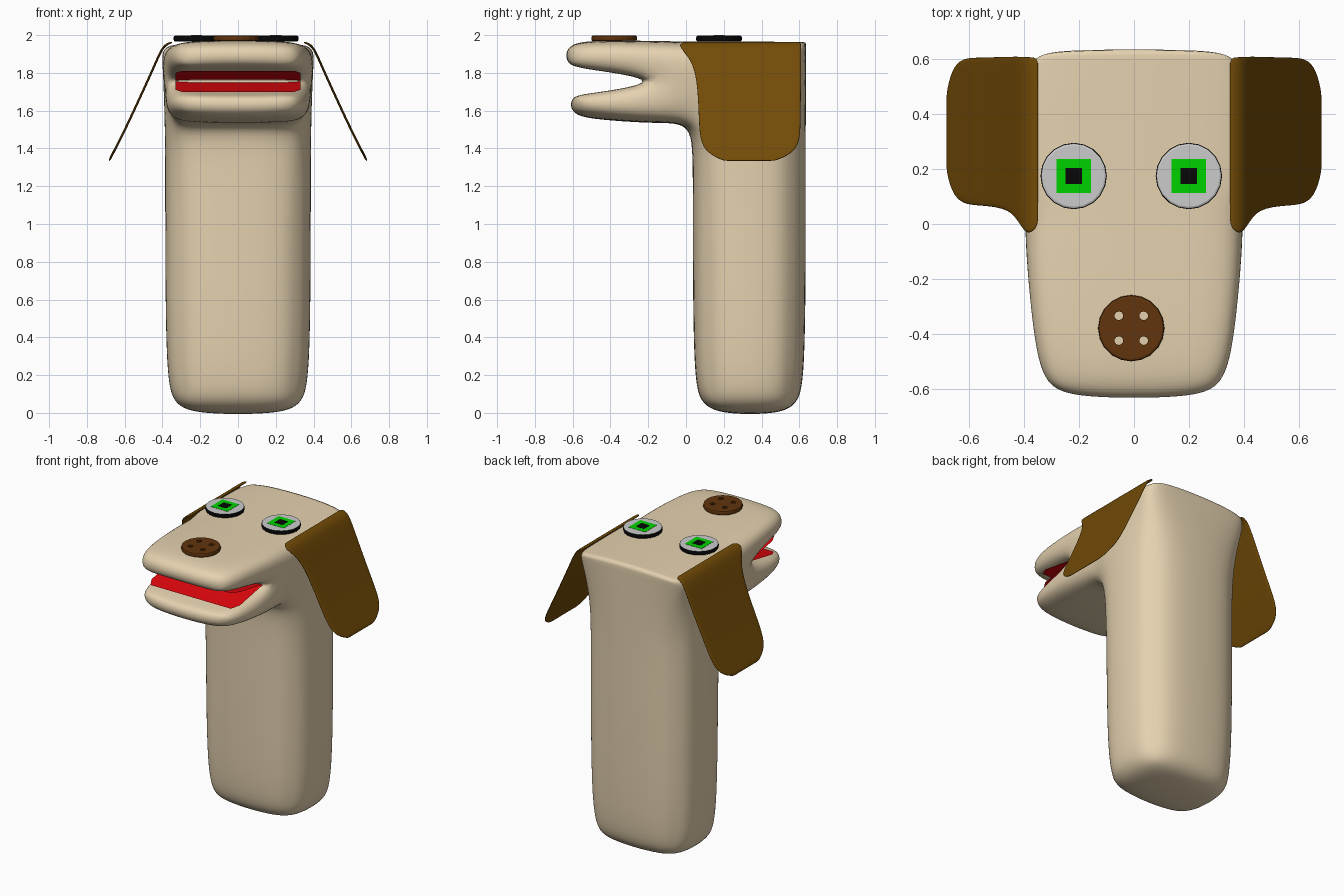
import bpy, bmesh
from math import pi, cos, sin
from mathutils import Matrix
from collections import Counter

if "Cube" in bpy.data.objects:
    bpy.data.objects.remove(bpy.data.objects["Cube"])


def mat(name, rgb):
    m = bpy.data.materials.new(name)
    m.diffuse_color = (*rgb, 1)
    m.use_nodes = True
    m.node_tree.nodes["Principled BSDF"].inputs["Base Color"].default_value = m.diffuse_color
    return m


BEIGE = mat("beige_felt", (0.78, 0.64, 0.43))
RED = mat("red_felt", (0.75, 0.002, 0.004))
BROWN = mat("ear_brown", (0.17, 0.07, 0.002))
NOSE = mat("button_brown", (0.12, 0.035, 0.004))
GREY = mat("eye_grey", (0.55, 0.55, 0.55))
BLACK = mat("black", (0.002, 0.002, 0.002))
GREEN = mat("iris_green", (0.0, 0.65, 0.0))


def finish(bm, name, m, smooth=True):
    bmesh.ops.recalc_face_normals(bm, faces=bm.faces)
    for f in bm.faces:
        f.smooth = smooth
    me = bpy.data.meshes.new(name)
    bm.to_mesh(me)
    bm.free()
    ob = bpy.data.objects.new(name, me)
    bpy.context.collection.objects.link(ob)
    for x in m:
        me.materials.append(x)
    return ob


def subsurf(ob, levels):
    s = ob.modifiers.new("smooth", 'SUBSURF')
    s.levels = s.render_levels = levels


# Side cage of body and head: node -> (y, z, half width)
nodes = {}
for row, z, w in (("a", -0.01, 0.385), ("b", 0.2, 0.388), ("c", 1.3, 0.388),
                  ("d", 1.54, 0.39), ("e", 1.76, 0.395), ("f", 1.966, 0.405)):
    for i, y in enumerate((0.033, 0.2, 0.48, 0.637)):
        nodes[row + str(i)] = (y, z, w)
nodes.update({
    "md": (-0.15, 1.53, 0.40), "me": (-0.08, 1.757, 0.39), "mf": (-0.15, 1.97, 0.41),
    "ul1": (-0.54, 1.825, 0.36), "ut1": (-0.48, 1.974, 0.37),
    "ul2": (-0.64, 1.84, 0.30), "ut2": (-0.64, 1.955, 0.30),
    "lt1": (-0.52, 1.685, 0.36), "lb1": (-0.46, 1.55, 0.37),
    "lt2": (-0.615, 1.68, 0.30), "lb2": (-0.615, 1.575, 0.30)})
quads = [(p + str(i), p + str(i + 1), q + str(i + 1), q + str(i))
         for p, q in zip("abcde", "bcdef") for i in range(3)]
quads += [("md", "d0", "e0", "me"), ("me", "e0", "f0", "mf"),
          ("ul1", "me", "mf", "ut1"), ("ul2", "ul1", "ut1", "ut2"),
          ("lb1", "md", "me", "lt1"), ("lb2", "lb1", "lt1", "lt2")]

# Height change of the outermost vertices, rounding the long edges
OUTER_DZ = {"f0": -0.026, "f1": -0.026, "f2": -0.026, "f3": -0.034, "mf": -0.02,
            "ut1": -0.015, "ut2": -0.015, "md": 0.02, "lb1": 0.03, "lb2": 0.02,
            "ul1": -0.012, "lt1": 0.012}

# Body and head: both side panels, joined by three strips along the outline
bm = bmesh.new()
verts = {}


def vert(n, k):
    if (n, k) not in verts:
        y, z, w = nodes[n]
        row, col, outer = n[0], n[1], k in (0, 3)
        x = w if outer else 0.55 * w
        inward = 1 if col == "0" else -1
        if outer:
            z += OUTER_DZ.get(n, 0)
            if n[1:] == "2" or n in ("ul2", "ut2", "lt2", "lb2"):
                y += 0.03 if n[0] in "ul" else 0
            # upright corners of the body are cut well back
            if col in "03" and (row in "abcd" or n == "e3"):
                cut = 0.6 if n in ("e3", "d0") else 1
                x -= 0.075 * cut
                y += inward * 0.077 * cut
            if n == "f3":
                y -= 0.015
        # rounded foot
        if row == "a":
            if outer:
                x -= 0.04
                z += 0.05
            if col in "03":
                y += inward * 0.04
                z += 0.05 if not outer else 0.03
        verts[n, k] = bm.verts.new((x * (-1 if k < 2 else 1), y, z))
    return verts[n, k]


count = Counter()
for q in quads:
    for k in (0, 3):
        bm.faces.new([vert(n, k) for n in q])
    for i in range(4):
        count[frozenset((q[i], q[(i + 1) % 4]))] += 1
for edge, c in count.items():
    if c == 1:
        a, b = sorted(edge)
        for k in range(3):
            bm.faces.new((vert(a, k), vert(b, k), vert(b, k + 1), vert(a, k + 1)))
crease = bm.edges.layers.float.new("crease_edge")
for k in (0, 3):
    for a, b in (("f0", "f1"), ("f1", "f2"), ("f2", "f3")):
        bm.edges.get((vert(a, k), vert(b, k)))[crease] = 0.3
for k in range(3):
    bm.edges.get((vert("f3", k), vert("f3", k + 1)))[crease] = 0.6
subsurf(finish(bm, "body_and_head", [BEIGE]), 3)

# Mouth lining: a folded red sheet
bm = bmesh.new()
rows = [[bm.verts.new((s * w, y, z)) for s in (-1, 1)] for y, z, w in
        ((-0.515, 1.81, 0.30), (-0.45, 1.80, 0.33), (-0.195, 1.757, 0.33),
         (-0.45, 1.71, 0.33), (-0.505, 1.70, 0.30))]
for r, s in zip(rows, rows[1:]):
    bm.faces.new((r[0], r[1], s[1], s[0]))
finish(bm, "mouth_lining", [RED], False)

# Ears: hanging sheets, rows of (x, z, front y, back y)
ear_rows = [(0.348, 1.962, -0.01, 0.61), (0.385, 1.95, -0.045, 0.61), (0.412, 1.91, -0.01, 0.612),
            (0.45, 1.82, 0.055, 0.612), (0.56, 1.58, 0.066, 0.608), (0.625, 1.445, 0.07, 0.608),
            (0.662, 1.375, 0.11, 0.57), (0.683, 1.333, 0.20, 0.47)]
for side, label in ((-1, "left"), (1, "right")):
    bm = bmesh.new()
    grid = [[bm.verts.new((side * x, y0 + (y1 - y0) * t, z)) for t in (0, 0.08, 0.35, 0.65, 0.92, 1)]
            for x, z, y0, y1 in ear_rows]
    for r, s in zip(grid, grid[1:]):
        for i in range(5):
            bm.faces.new((r[i], r[i + 1], s[i + 1], s[i]))
    ear = finish(bm, label + "_ear", [BROWN])
    t = ear.modifiers.new("thickness", 'SOLIDIFY')
    t.thickness, t.offset = 0.012, 0
    subsurf(ear, 2)


# Round button with bevelled rims
def disc(name, x, y, r, z0, z1, mats):
    bm = bmesh.new()
    bmesh.ops.create_cone(bm, cap_ends=True, segments=20, radius1=r, radius2=r, depth=z1 - z0,
                          matrix=Matrix.Translation((x, y, (z0 + z1) / 2)))
    rims = [e for e in bm.edges if abs(e.verts[0].co.z - e.verts[1].co.z) < 1e-5]
    bmesh.ops.bevel(bm, geom=rims, offset=0.009, segments=2, affect='EDGES', profile=0.5)
    bm.normal_update()
    for f in bm.faces:
        f.material_index = 0 if f.normal.z > 0.5 else len(mats) - 1
    return finish(bm, name, mats, False)


# Square patch on the eye
def patch(name, x, y, size, top, m):
    bm = bmesh.new()
    bmesh.ops.create_cube(bm, size=1, matrix=Matrix.Translation((x, y, top - 0.003))
                          @ Matrix.Diagonal((size, size, 0.006, 1)))
    finish(bm, name, [m], False)


# Eyes
for label, x in (("left", -0.22), ("right", 0.20)):
    disc(label + "_eye", x, 0.175, 0.121, 1.966, 1.997, [GREY, BLACK])
    patch(label + "_iris", x, 0.175, 0.125, 1.9985, GREEN)
    patch(label + "_pupil", x, 0.175, 0.06, 2.0, BLACK)

# Nose button with four holes
nose = disc("nose_button", -0.01, -0.38, 0.121, 1.968, 1.998, [NOSE])
bm = bmesh.new()
for i in range(4):
    a = pi / 4 + i * pi / 2
    bmesh.ops.create_cone(bm, cap_ends=True, segments=10, radius1=0.016, radius2=0.016, depth=0.2,
                          matrix=Matrix.Translation((-0.01 + 0.064 * cos(a), -0.38 + 0.064 * sin(a), 1.98)))
cutter = finish(bm, "hole_cutter", [NOSE], False)
cutter.hide_render = True
cutter.hide_set(True)
b = nose.modifiers.new("holes", 'BOOLEAN')
b.operation, b.solver, b.object = 'DIFFERENCE', 'EXACT', cutter
